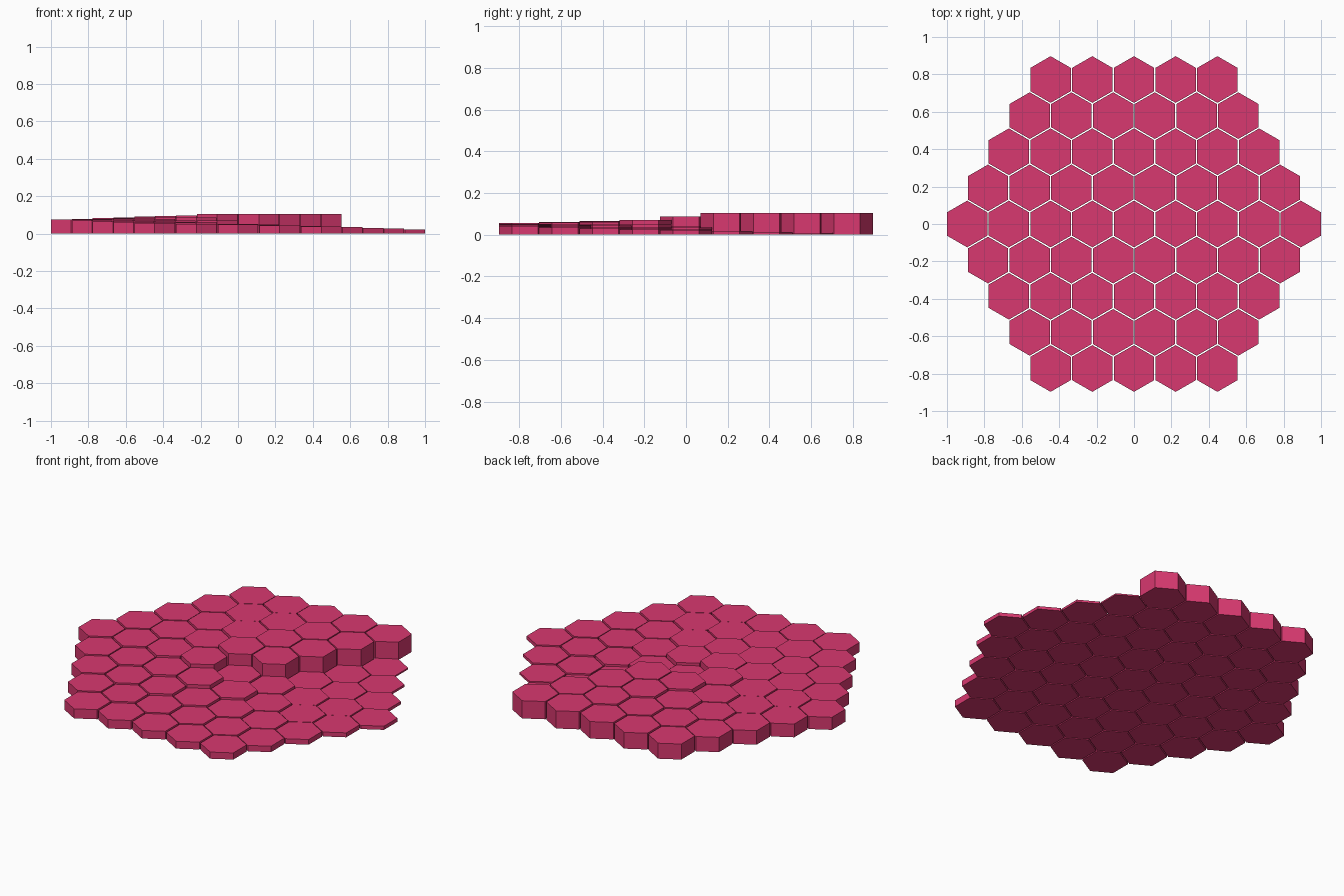
import bpy, math

if "Cube" in bpy.data.objects:
    bpy.data.objects.remove(bpy.data.objects["Cube"])

STEP = 0.223      # distance between tile centres
RADIUS = 0.1247   # tile corner radius, leaves a hairline gap
H_MAX = 0.105
RINGS = 4

mat = bpy.data.materials.new("raspberry pink")
mat.diffuse_color = (0.69, 0.04, 0.16, 1)
mat.use_nodes = True
mat.node_tree.nodes["Principled BSDF"].inputs["Base Color"].default_value = mat.diffuse_color


def hex_tile(name, x, y, h):
    bpy.ops.mesh.primitive_cylinder_add(vertices=6, radius=RADIUS, depth=h,
                                        location=(x, y, h / 2))
    ob = bpy.context.object
    ob.name = name
    ob.data.materials.append(mat)


def corner(k, ring):
    a = math.radians(60 - 60 * k)
    return ring * STEP * math.cos(a), ring * STEP * math.sin(a)


# centre tile
hex_tile("centre_tile", 0, 0, 0.04)

# each ring climbs clockwise from a low tile up to the tall back-right spoke
for ring in range(1, RINGS + 1):
    n = 6 * ring
    for i in range(n):
        side, j = divmod(i + 1, ring)
        (ax, ay), (bx, by) = corner(side, ring), corner(side + 1, ring)
        t = j / ring
        h = H_MAX * min(1, (i + 2) / n)
        hex_tile(f"ring_{ring}_tile_{i + 1}", ax + (bx - ax) * t, ay + (by - ay) * t, h)
